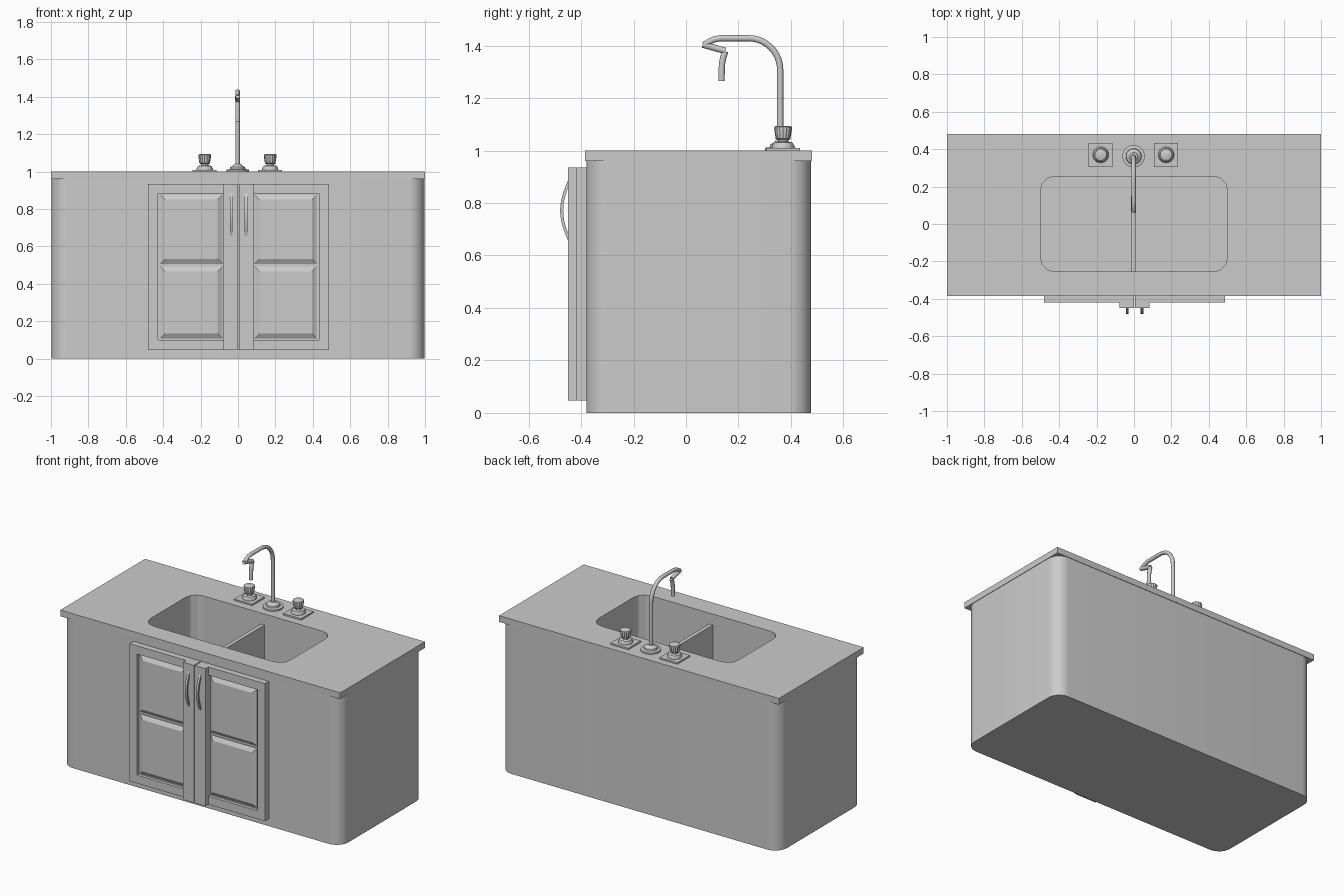
import bpy, bmesh, math

if "Cube" in bpy.data.objects:
    bpy.data.objects.remove(bpy.data.objects["Cube"])

CX = 0.003          # doors mirror about this x


def finish(bm, name, smooth=True):
    bmesh.ops.recalc_face_normals(bm, faces=bm.faces[:])
    me = bpy.data.meshes.new(name)
    bm.to_mesh(me)
    bm.free()
    ob = bpy.data.objects.new(name, me)
    bpy.context.collection.objects.link(ob)
    select(ob)
    if smooth:
        bpy.ops.object.shade_smooth_by_angle(angle=math.radians(35))
    return ob


def select(ob):
    bpy.ops.object.select_all(action='DESELECT')
    ob.select_set(True)
    bpy.context.view_layer.objects.active = ob


def stack(loops, name, smooth=True):
    """Skin a list of equal-length point loops and cap both ends."""
    bm = bmesh.new()
    rings = [[bm.verts.new(p) for p in loop] for loop in loops]
    n = len(rings[0])
    for a, b in zip(rings, rings[1:]):
        for i in range(n):
            j = (i + 1) % n
            bm.faces.new((a[i], a[j], b[j], b[i]))
    bm.faces.new(rings[0][::-1])
    bm.faces.new(rings[-1])
    return finish(bm, name, smooth)


def box(name, x0, x1, y0, y1, z0, z1):
    rect = [(x0, y0), (x1, y0), (x1, y1), (x0, y1)]
    return stack([[(x, y, z) for x, y in rect] for z in (z0, z1)], name, False)


def rounded_box(name, x0, x1, y0, y1, z0, z1, r, seg, smooth=True):
    pts = []
    for k, (cx, cy) in enumerate([(x1 - r, y1 - r), (x0 + r, y1 - r), (x0 + r, y0 + r), (x1 - r, y0 + r)]):
        for i in range(seg + 1):
            a = math.pi / 2 * (k + i / seg)
            pts.append((cx + r * math.cos(a), cy + r * math.sin(a)))
    return stack([[(x, y, z) for x, y in pts] for z in (z0, z1)], name, smooth)


def lathe(name, x, y, profile, n=24, flute=0.0):
    loops = []
    for r, z in profile:
        loop = []
        for i in range(n):
            a = 2 * math.pi * i / n
            q = r * (1 - flute * (i % 2))
            loop.append((x + q * math.cos(a), y + q * math.sin(a), z))
        loops.append(loop)
    return stack(loops, name)


def tube(name, yz, r):
    cu = bpy.data.curves.new(name, 'CURVE')
    cu.dimensions = '3D'
    cu.bevel_depth = r
    cu.bevel_resolution = 3
    cu.use_fill_caps = True
    sp = cu.splines.new('POLY')
    sp.points.add(len(yz) - 1)
    for p, (y, z) in zip(sp.points, yz):
        p.co = (-0.002, y, z, 1)
    ob = bpy.data.objects.new(name, cu)
    bpy.context.collection.objects.link(ob)
    select(ob)
    bpy.ops.object.convert(target='MESH')
    bpy.ops.object.shade_smooth_by_angle(angle=math.radians(40))
    return ob


def cut(ob, cutter):
    select(ob)
    m = ob.modifiers.new("basin_cut", 'BOOLEAN')
    m.operation, m.solver, m.object = 'DIFFERENCE', 'EXACT', cutter
    # keep the cut ahead of any shading modifier
    bpy.ops.object.modifier_move_to_index(modifier=m.name, index=0)
    bpy.ops.object.modifier_apply(modifier=m.name)


# cabinet and counter, with the basin cut through both
body = rounded_box("cabinet_body", -0.997, 0.997, -0.38, 0.477, 0, 0.96, 0.085, 8)
counter = box("countertop", -1, 1, -0.385, 0.48, 0.96, 1.0)
cutter = rounded_box("basin_cutter", -0.5, 0.5, -0.255, 0.255, 0.6, 1.1, 0.075, 3, False)
cutter.hide_render = True
cut(body, cutter)
cut(counter, cutter)
bpy.data.objects.remove(cutter)
box("basin_divider", -0.014, 0.012, -0.257, 0.257, 0.595, 0.93)

# cabinet doors: backing, frame, raised panels, handle
for s, side in ((-1, "left"), (1, "right")):
    def part(name, a, b, y0, z0, z1):
        xs = sorted((CX + s * a, CX + s * b))
        return box(f"{side}_door_{name}", xs[0], xs[1], y0, -0.375, z0, z1)

    part("back", 0.003, 0.483, -0.4, 0.047, 0.935)
    part("outer_stile", 0.43, 0.483, -0.42, 0.047, 0.935)
    part("top_rail", 0.07, 0.43, -0.42, 0.882, 0.935)
    part("bottom_rail", 0.07, 0.43, -0.42, 0.047, 0.1)
    part("inner_stile", 0.003, 0.08, -0.45, 0.047, 0.935)

    cx = CX + s * 0.252
    for name, z0, z1 in (("lower", 0.108, 0.493), ("upper", 0.507, 0.876)):
        loops = []
        for y, d in ((-0.395, 0), (-0.405, 0), (-0.42, 0.026)):
            w = 0.166 - d
            loops.append([(cx - w, y, z0 + d), (cx + w, y, z0 + d), (cx + w, y, z1 - d), (cx - w, y, z1 - d)])
        stack(loops, f"{side}_{name}_panel", False)

    # bowed pull handle
    hx, loops = CX + s * 0.04, []
    for i in range(13):
        t = i / 12
        z = 0.648 + 0.247 * t
        y = -0.446 - 0.034 * math.sin(math.pi * t)
        loops.append([(hx - 0.007, y, z), (hx + 0.007, y, z), (hx + 0.007, y + 0.012, z), (hx - 0.007, y + 0.012, z)])
    stack(loops, f"{side}_handle")

# tap handles on square plates
for s, side in ((-1, "left"), (1, "right")):
    x, y = -0.003 + s * 0.175, 0.37
    box(f"{side}_tap_plate", x - 0.064, x + 0.064, y - 0.064, y + 0.064, 0.998, 1.01)
    lathe(f"{side}_tap_stem", x, y, [(0.043, 1.008), (0.043, 1.018), (0.036, 1.03), (0.02, 1.034), (0.02, 1.045)])
    lathe(f"{side}_tap_knob", x, y, [(0.022, 1.04), (0.028, 1.045), (0.034, 1.082), (0.033, 1.09), (0.026, 1.094)], 32, 0.07)

# faucet base and gooseneck
lathe("faucet_base", -0.002, 0.362, [(0.06, 0.998), (0.06, 1.01), (0.042, 1.013), (0.04, 1.024), (0.028, 1.03), (0.02, 1.04)])
neck = [(0.359, 1.03)]
for i in range(11):
    a = math.pi / 2 * i / 10
    neck.append((0.239 + 0.12 * math.cos(a), 1.308 + 0.12 * math.sin(a)))
neck += [(0.13, 1.428), (0.105, 1.423), (0.085, 1.413), (0.068, 1.402)]
tube("faucet_neck", neck, 0.0125)

# spout folded back under the neck and short outlet
tube("spout_arm", [(0.064, 1.404), (0.1, 1.394), (0.15, 1.38)], 0.013)
tube("spout_outlet", [(0.15, 1.378), (0.142, 1.355), (0.137, 1.33), (0.135, 1.265)], 0.0125)
